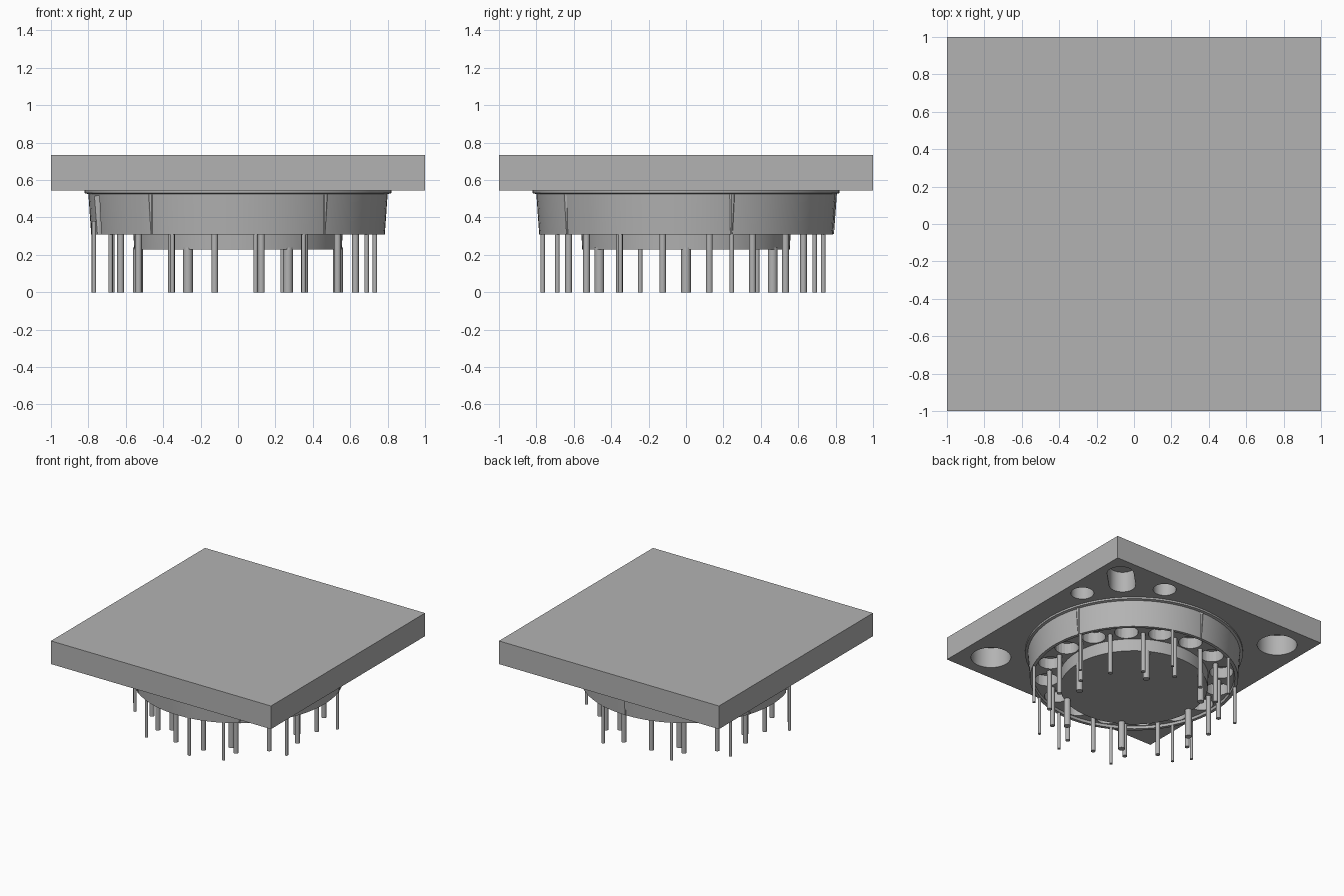
import bpy, bmesh, math
from mathutils import Matrix, Vector

old = bpy.data.objects.get("Cube")
if old:
    bpy.data.objects.remove(old, do_unlink=True)

grey = bpy.data.materials.new("plain grey")
grey.use_nodes = True
colour = (0.45, 0.45, 0.45, 1)
grey.diffuse_color = colour
grey.node_tree.nodes["Principled BSDF"].inputs["Base Color"].default_value = colour


def finish(name, bm, smooth=True):
    bmesh.ops.recalc_face_normals(bm, faces=bm.faces)
    mesh = bpy.data.meshes.new(name)
    bm.to_mesh(mesh)
    bm.free()
    mesh.materials.append(grey)
    obj = bpy.data.objects.new(name, mesh)
    bpy.context.collection.objects.link(obj)
    if smooth:
        shade(obj)
    return obj


def activate(obj):
    bpy.ops.object.select_all(action='DESELECT')
    obj.select_set(True)
    bpy.context.view_layer.objects.active = obj


def shade(obj):
    activate(obj)
    bpy.ops.object.shade_smooth_by_angle(angle=math.radians(30))


def add_rod(bm, x, y, z0, z1, r0, r1=None, sides=16):
    place = Matrix.Translation((x, y, (z0 + z1) / 2))
    bmesh.ops.create_cone(bm, cap_ends=True, segments=sides, radius1=r0,
                          radius2=r0 if r1 is None else r1, depth=z1 - z0, matrix=place)


def add_slot(bm, x, y, angle, radius, half, z0, z1, steps=16):
    # Rounded slot: two half circles joined by straight sides
    ring = []
    for side in (1, -1):
        for i in range(steps + 1):
            a = math.pi * i / steps - math.pi / 2 + (0 if side > 0 else math.pi)
            p = Vector((side * half + radius * math.cos(a), radius * math.sin(a), 0))
            ring.append(bm.verts.new(Matrix.Rotation(angle, 3, 'Z') @ p + Vector((x, y, z0))))
    base = bm.faces.new(ring)
    top = bmesh.ops.extrude_face_region(bm, geom=[base])["geom"]
    bmesh.ops.translate(bm, vec=(0, 0, z1 - z0),
                        verts=[v for v in top if isinstance(v, bmesh.types.BMVert)])


def cut(target, bm):
    cutter = finish("cutter", bm, False)
    cutter.hide_render = True
    mod = target.modifiers.new("cut", 'BOOLEAN')
    mod.operation, mod.solver, mod.object = 'DIFFERENCE', 'EXACT', cutter
    activate(target)
    bpy.ops.object.modifier_apply(modifier=mod.name)
    bpy.data.objects.remove(cutter, do_unlink=True)
    shade(target)


def polar(radius, degrees):
    a = math.radians(degrees)
    return radius * math.cos(a), radius * math.sin(a)


# Square top plate with blind holes and slots underneath
under, top = 0.545, 0.735
bm = bmesh.new()
bmesh.ops.create_cube(bm, size=1, matrix=Matrix.Translation((0, 0, (under + top) / 2))
                      @ Matrix.Diagonal((2, 2, top - under, 1)))
plate = finish("top_plate", bm, False)
bm = bmesh.new()
z0, z1 = under - 0.05, under + 0.17
for s in (1, -1):
    add_rod(bm, s * 0.765, -s * 0.765, z0, z1, 0.15, sides=40)
add_rod(bm, 0.42, 0.86, z0, z1, 0.087, sides=32)
add_rod(bm, 0.86, 0.42, z0, z1, 0.087, sides=32)
add_slot(bm, 0.77, 0.77, math.pi / 4, 0.1, 0.09, z0, z1)
add_slot(bm, -0.73, -0.72, -math.pi / 4, 0.107, 0.14, z0, z1)
cut(plate, bm)

# Round socket body turned from a profile: boss, recess, rim, wall and flange
profile = [(0, 0.23), (0.555, 0.23), (0.56, 0.33), (0.755, 0.33), (0.76, 0.31),
           (0.785, 0.31), (0.8, 0.525), (0.82, 0.53), (0.82, 0.545), (0, 0.545)]
bm = bmesh.new()
verts = [bm.verts.new((r, 0, z)) for r, z in profile]
edges = [bm.edges.new(pair) for pair in zip(verts, verts[1:])]
bmesh.ops.spin(bm, geom=verts + edges, cent=(0, 0, 0), axis=(0, 0, 1),
               angle=math.tau, steps=80, use_merge=True)
bmesh.ops.remove_doubles(bm, verts=bm.verts, dist=0.0005)
body = finish("socket_body", bm)

# Ring of round pockets and one keying notch in the wall
bm = bmesh.new()
for i in range(16):
    add_rod(bm, *polar(0.66, 22.5 * i), 0.27, 0.42, 0.09, sides=24)
add_rod(bm, *polar(0.815, 199), 0.28, 0.515, 0.045, sides=20)
cut(body, bm)

# Tapered ribs around the wall
bm = bmesh.new()
for i in range(5):
    add_rod(bm, *polar(0.785, 18 + 72 * i), 0.312, 0.53, 0.006, 0.022, sides=8)
finish("wall_ribs", bm)

# Contact pins between the pockets
bm = bmesh.new()
for i in range(16):
    add_rod(bm, *polar(0.64, 11.25 + 22.5 * i), 0, 0.34, 0.018)
finish("contact_pins", bm)

# Thick pins in the boss
bm = bmesh.new()
for i in range(6):
    add_rod(bm, *polar(0.535, 60 * i), 0, 0.24, 0.026)
finish("thick_pins", bm)

# Thin pins around the rim
bm = bmesh.new()
for degrees in (18.5, 72, 117, 150.5, 208, 243, 277, 297, 333):
    add_rod(bm, *polar(0.772, degrees), 0, 0.33, 0.012)
add_rod(bm, -0.77, -0.245, 0, 0.38, 0.012)
finish("thin_pins", bm)
